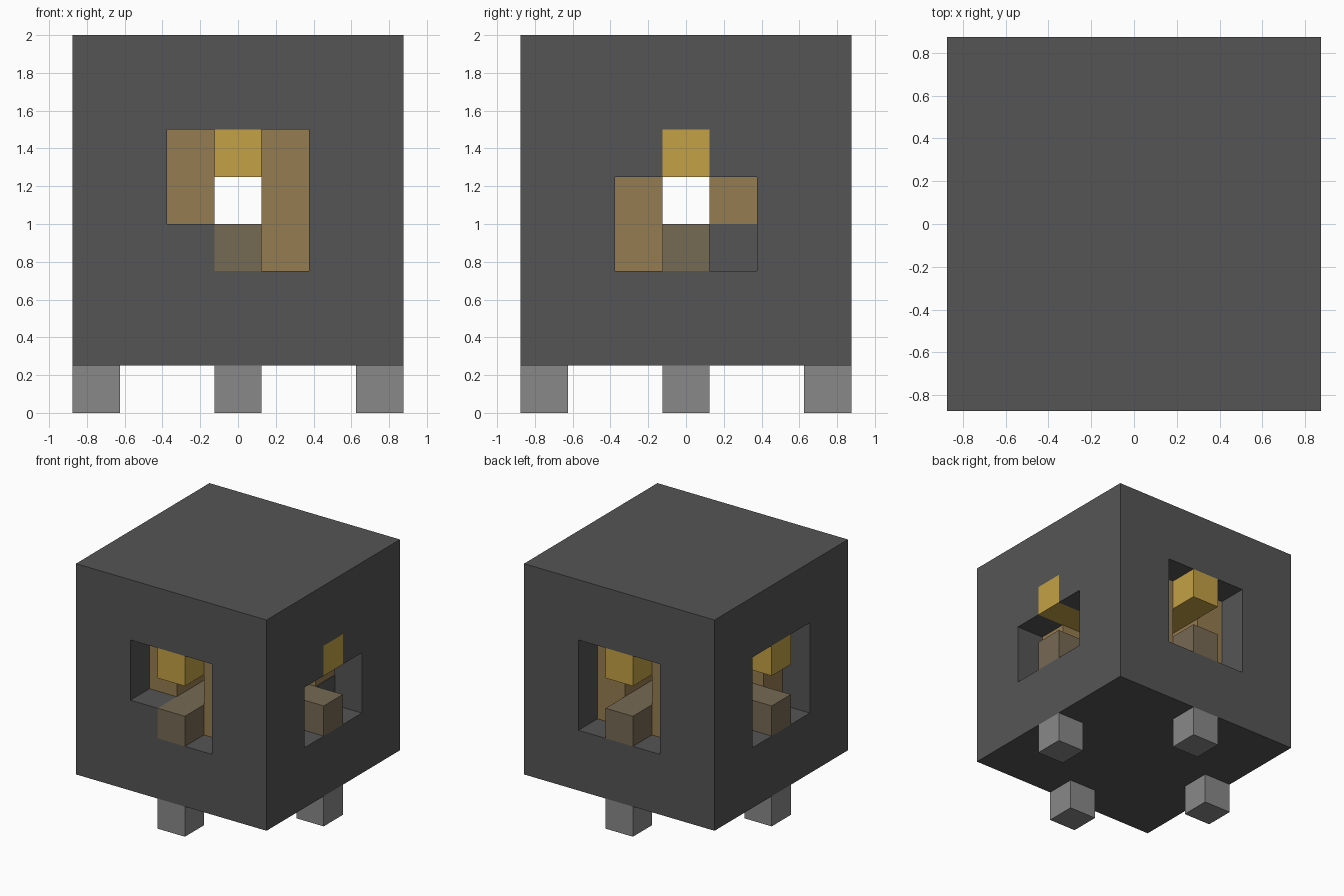
import bpy
import bmesh
from mathutils import Vector

U = 0.25          # one block
MID = 4.5         # height of the window centre, in blocks

old = bpy.data.objects.get("Cube")
if old:
    bpy.data.objects.remove(old, do_unlink=True)


def material(name, rgb):
    m = bpy.data.materials.new(name)
    m.use_nodes = True
    m.diffuse_color = (*rgb, 1)
    m.node_tree.nodes["Principled BSDF"].inputs["Base Color"].default_value = (*rgb, 1)
    return m


charcoal = material("charcoal", (0.091, 0.091, 0.091))
grey = material("light grey", (0.25, 0.25, 0.25))
brown = material("brown", (0.305, 0.2, 0.082))
yellow = material("yellow", (0.55, 0.355, 0.06))
beige = material("dull beige", (0.183, 0.144, 0.088))


def box(name, low, high, mat=None):
    """Box between two corners given in blocks."""
    low, high = Vector(low) * U, Vector(high) * U
    bm = bmesh.new()
    bmesh.ops.create_cube(bm, size=1)
    for v in bm.verts:
        v.co = (low + high) / 2 + v.co * (high - low)
    mesh = bpy.data.meshes.new(name)
    bm.to_mesh(mesh)
    bm.free()
    obj = bpy.data.objects.new(name, mesh)
    bpy.context.collection.objects.link(obj)
    if mat:
        mesh.materials.append(mat)
    return obj


# Outer shell, with a middle chamber and window openings cut out
body = box("body", (-3.5, -3.5, 1), (3.5, 3.5, 8), charcoal)
cuts = [
    ("chamber", (-2.5, -2.5, 3), (2.5, 2.5, 6)),
    ("back_window", (-1.5, 2.4, 3), (1.5, 4, 6)),
    ("right_window", (-4, -1.5, 3), (-2.4, 1.5, 6)),
    ("front_window_upper", (-1.5, -4, 4), (1.5, -2.4, 6)),
    ("front_window_lower", (-0.5, -4, 3), (1.5, -2.4, 4.5)),
    ("left_window_lower", (2.4, -1.5, 3), (4, 1.5, 5)),
    ("left_window_upper", (2.4, -0.5, 4.5), (4, 0.5, 6)),
]
for name, low, high in cuts:
    cutter = box(name + "_cutter", low, high)
    mod = body.modifiers.new(name, 'BOOLEAN')
    mod.operation = 'DIFFERENCE'
    mod.solver = 'EXACT'
    mod.object = cutter

# Apply the cuts, then drop the cutters
bpy.context.view_layer.update()
graph = bpy.context.evaluated_depsgraph_get()
cut_mesh = bpy.data.meshes.new_from_object(body.evaluated_get(graph))
body.modifiers.clear()
body.data = cut_mesh
for name, _, _ in cuts:
    bpy.data.objects.remove(bpy.data.objects[name + "_cutter"], do_unlink=True)
body.data.materials.clear()
body.data.materials.append(charcoal)
for face in body.data.polygons:
    face.material_index = 0

# Four inner columns leave a crossing tunnel between them
for sx in (-1, 1):
    for sy in (-1, 1):
        x, y = sorted((0.5 * sx, 2.5 * sx)), sorted((0.5 * sy, 2.5 * sy))
        box("inner_column", (x[0], y[0], 3), (x[1], y[1], 6), brown)

# Crossed beams: tunnel ceiling and tunnel floor
for name, z, mat in (("upper_beam", 5, yellow), ("lower_beam", 3, beige)):
    box(name + "_across", (-3.5, -0.5, z), (3.5, 0.5, z + 1), mat)
    for s in (-1, 1):
        y = sorted((0.5 * s, 3.5 * s))
        box(name + "_arm", (-0.5, y[0], z), (0.5, y[1], z + 1), mat)

# Dark panel in the back corner of the left window
box("dark_panel", (2.49, 0.5, 3), (2.52, 1.5, 4), charcoal)

# Feet at the middle of each bottom edge
for name, x, y in (("front_foot", 0, -3), ("back_foot", 0, 3),
                   ("right_foot", -3, 0), ("left_foot", 3, 0)):
    box(name, (x - 0.5, y - 0.5, 0), (x + 0.5, y + 0.5, 1), grey)
